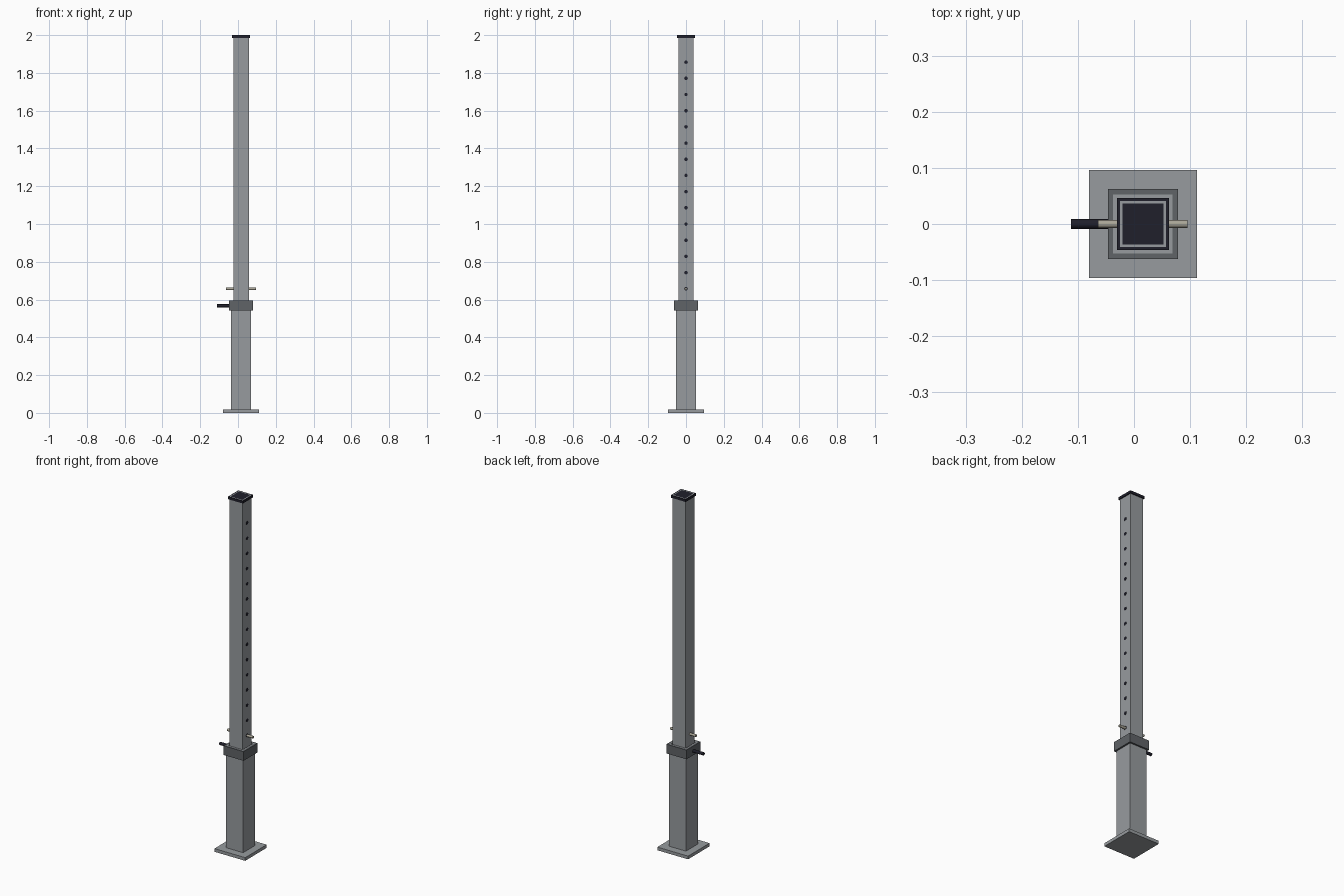
import bpy
import bmesh
from math import pi
from mathutils import Matrix

default = bpy.data.objects.get("Cube")
if default:
    bpy.data.objects.remove(default)

AXIS_X = 0.016  # the post stands slightly off centre because of the handle


def material(name, rgb):
    mat = bpy.data.materials.new(name)
    mat.use_nodes = True
    mat.diffuse_color = (*rgb, 1)
    mat.node_tree.nodes["Principled BSDF"].inputs["Base Color"].default_value = (*rgb, 1)
    return mat


steel = material("grey steel", (0.31, 0.33, 0.345))
dark_steel = material("dark steel", (0.115, 0.125, 0.135))
black = material("black plastic", (0.014, 0.014, 0.024))
pin_metal = material("pale metal", (0.40, 0.38, 0.31))


def finish(name, bm, mat):
    bmesh.ops.recalc_face_normals(bm, faces=bm.faces)
    mesh = bpy.data.meshes.new(name)
    bm.to_mesh(mesh)
    bm.free()
    mesh.materials.append(mat)
    obj = bpy.data.objects.new(name, mesh)
    bpy.context.collection.objects.link(obj)
    return obj


def slab(name, half, z0, z1, mat):
    """Solid square block around the post axis."""
    bm = bmesh.new()
    place = Matrix.Translation((AXIS_X, 0, (z0 + z1) / 2))
    size = Matrix.Diagonal((2 * half, 2 * half, z1 - z0, 1))
    bmesh.ops.create_cube(bm, size=1, matrix=place @ size)
    return finish(name, bm, mat)


def square_tube(name, outer, inner, z0, z1, mat):
    """Hollow square section around the post axis."""
    bm = bmesh.new()
    corners = ((-1, -1), (1, -1), (1, 1), (-1, 1))
    loops = [[bm.verts.new((AXIS_X + x * h, y * h, z)) for x, y in corners]
             for h, z in ((outer, z0), (outer, z1), (inner, z1), (inner, z0))]
    for i, loop in enumerate(loops):
        nxt = loops[(i + 1) % 4]
        for a in range(4):
            b = (a + 1) % 4
            bm.faces.new((loop[a], loop[b], nxt[b], nxt[a]))
    return finish(name, bm, mat)


def rod(name, x0, x1, z, radius, mat, sides=16):
    """Round bar lying along x."""
    bm = bmesh.new()
    place = Matrix.Translation(((x0 + x1) / 2, 0, z)) @ Matrix.Rotation(pi / 2, 4, "Y")
    bmesh.ops.create_cone(bm, cap_ends=True, segments=sides, radius1=radius,
                          radius2=radius, depth=x1 - x0, matrix=place)
    obj = finish(name, bm, mat)
    bpy.ops.object.select_all(action="DESELECT")
    obj.select_set(True)
    bpy.context.view_layer.objects.active = obj
    bpy.ops.object.shade_smooth_by_angle()
    return obj


# Fixed lower part
slab("base_plate", 0.096, 0, 0.018, steel)
square_tube("outer_tube", 0.053, 0.046, 0.018, 0.595, steel)
square_tube("collar", 0.0625, 0.053, 0.543, 0.595, dark_steel)

# Sliding upper part with its end cap
square_tube("inner_tube", 0.041, 0.0365, 0.1, 2.0, steel)
square_tube("cap_rim", 0.0465, 0.041, 1.986, 2.0, black)
slab("cap_plug", 0.0365, 1.97, 2.0, black)

# Height adjustment holes on one side
face_x = AXIS_X + 0.041
first_hole, pitch = 0.657, 1.2 / 14
for i in range(15):
    rod(f"adjustment_hole_{i + 1}", face_x - 0.002, face_x + 0.001,
        first_hole + i * pitch, 0.0095, black, 12)

# Locking pin through the lowest hole, clamp handle on the collar
rod("locking_pin", -0.064, 0.095, first_hole, 0.007, pin_metal)
rod("clamp_handle", -0.112, -0.04, 0.567, 0.0085, black)
